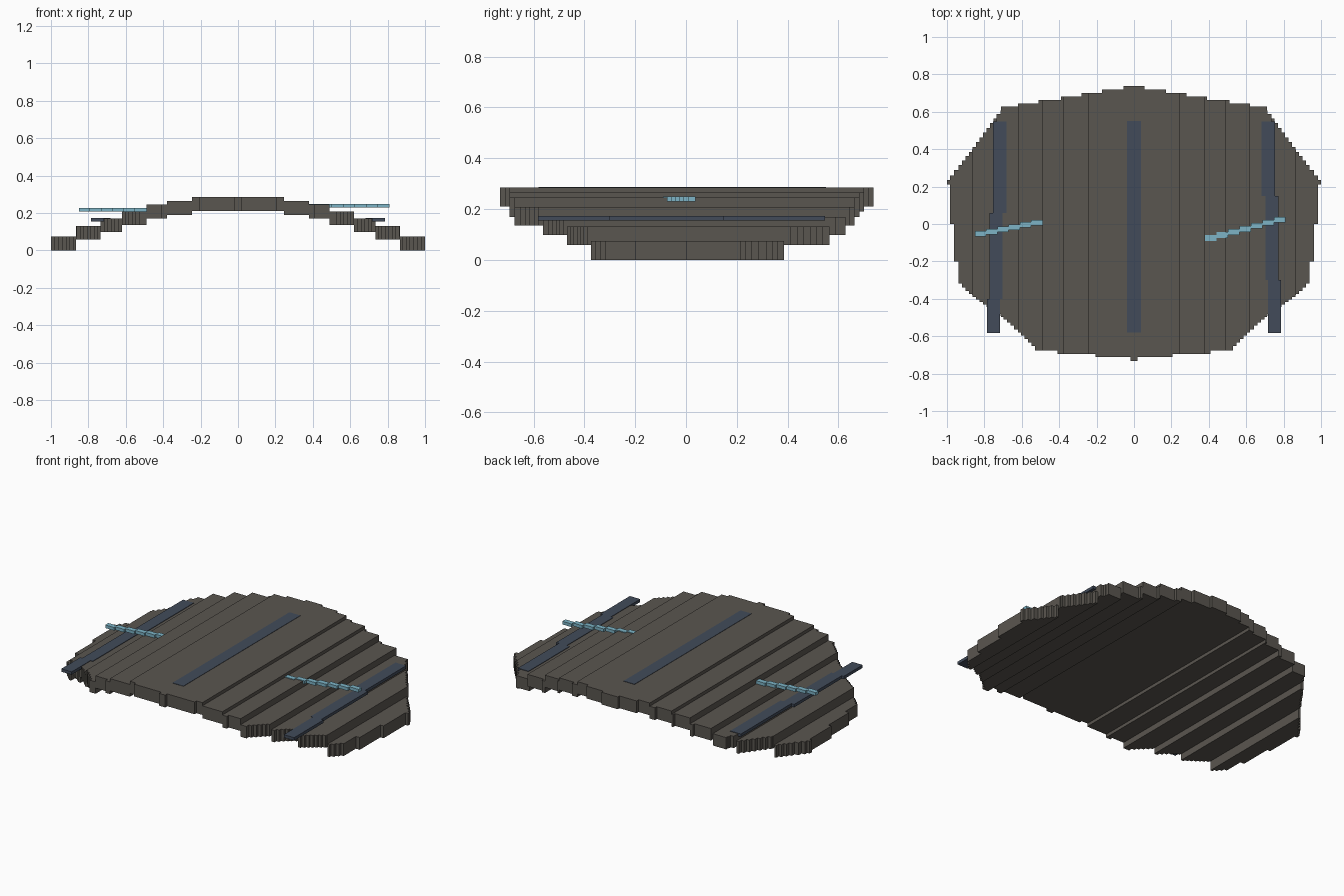
import bpy, bmesh

if "Cube" in bpy.data.objects:
    bpy.data.objects.remove(bpy.data.objects["Cube"])


def material(name, rgb):
    m = bpy.data.materials.new(name)
    m.diffuse_color = (*rgb, 1)
    m.use_nodes = True
    m.node_tree.nodes["Principled BSDF"].inputs["Base Color"].default_value = m.diffuse_color
    return m


SHELL = material("warm grey", (0.102, 0.093, 0.080))
NAVY = material("slate blue", (0.054, 0.071, 0.102))
TEAL = material("pale teal", (0.205, 0.456, 0.565))


def finish(bm, name, mat):
    bmesh.ops.recalc_face_normals(bm, faces=bm.faces)
    mesh = bpy.data.meshes.new(name)
    bm.to_mesh(mesh)
    bm.free()
    mesh.materials.append(mat)
    bpy.context.collection.objects.link(bpy.data.objects.new(name, mesh))


def prism(name, outline, z0, z1, mat):
    """Flat outline extruded straight up."""
    bm = bmesh.new()
    face = bm.faces.new([bm.verts.new((x, y, z0)) for x, y in outline])
    top = bmesh.ops.extrude_face_region(bm, geom=[face], use_keep_orig=True)["geom"]
    for v in top:
        if isinstance(v, bmesh.types.BMVert):
            v.co.z = z1
    finish(bm, name, mat)


def stepped_outline(columns):
    """Columns (x0, x1, y_low, y_high) to one closed staircase outline."""
    low, high = [], []
    for x0, x1, a, b in columns:
        for path, y in ((low, a), (high, b)):
            if path and abs(path[-1][1] - y) < 1e-6:
                path[-1] = (x1, y)
            else:
                path += [(x0, y), (x1, y)]
    return low + high[::-1]


# Plan outline of the shell: stepped edge, then sloping corners (half widths)
BACK_STEPS = [(0.055, 0.737), (0.17, 0.72), (0.28, 0.70), (0.39, 0.682),
              (0.51, 0.663), (0.62, 0.645), (0.71, 0.627)]
BACK_SLOPE = [(0.71, 0.61), (0.885, 0.37), (1.0, 0.225)]
FRONT_STEPS = [(0.02, -0.732), (0.205, -0.712), (0.41, -0.694), (0.53, -0.675)]
FRONT_SLOPE = [(0.53, -0.66), (0.68, -0.515), (0.88, -0.37), (0.945, -0.30)]
SIDE_STEPS = [(0.963, -0.20), (0.984, 0.0), (1.0, 0.212)]


def edge_y(x, *tables):
    x = abs(x)
    for kind, table in tables:
        if x > table[-1][0]:
            continue
        if kind == "step":
            return next(y for end, y in table if x <= end)
        for (xa, ya), (xb, yb) in zip(table, table[1:]):
            if x <= xb:
                return ya + (yb - ya) * (x - xa) / (xb - xa)


def strip(name, x0, x1, z0, z1):
    cuts = [e for e, _ in BACK_STEPS + FRONT_STEPS + SIDE_STEPS]
    cuts += [0.53 + 0.0185 * i for i in range(1, 23)]
    cuts = [c for c in cuts + [-c for c in cuts] if x0 + 0.003 < c < x1 - 0.003]
    xs = sorted(set([x0, x1] + cuts))
    columns = []
    for a, b in zip(xs, xs[1:]):
        mid = (a + b) / 2
        columns.append((a, b,
                        edge_y(mid, ("step", FRONT_STEPS), ("slope", FRONT_SLOPE),
                               ("step", SIDE_STEPS)),
                        edge_y(mid, ("step", BACK_STEPS), ("slope", BACK_SLOPE))))
    prism(name, stepped_outline(columns), z0, z1, SHELL)


# Arched shell: a crown strip and six lower strips on each side
strip("shell_crown", -0.245, 0.245, 0.21, 0.285)
STRIPS = [(0.245, 0.38, 0.19, 0.265), (0.38, 0.49, 0.17, 0.245),
          (0.49, 0.62, 0.135, 0.208), (0.62, 0.735, 0.098, 0.17),
          (0.735, 0.867, 0.058, 0.132), (0.867, 1.0, 0.0, 0.075)]
for i, (xa, xb, za, zb) in enumerate(STRIPS):
    strip(f"shell_strip_right_{i + 1}", xa, xb, za, zb)
    strip(f"shell_strip_left_{i + 1}", -xb, -xa, za, zb)

# Centre stripe, inlaid in the crown
prism("centre_stripe", [(-0.037, -0.58), (0.037, -0.58), (0.037, 0.55), (-0.037, 0.55)],
      0.278, 0.287, NAVY)

# Side rails that step outwards towards the front
for side, name, y1, y2 in ((-1, "left_rail", -0.30, 0.06), (1, "right_rail", -0.30, 0.15)):
    outer, inner = (0.787, 0.773, 0.754), (0.717, 0.702, 0.682)
    ys = [-0.582, -0.40 if side < 0 else y1, y2, 0.547]
    pts_out, pts_in = [], []
    for k in range(3):
        pts_out += [(side * outer[k], ys[k]), (side * outer[k], ys[k + 1])]
        pts_in += [(side * inner[k], ys[k]), (side * inner[k], ys[k + 1])]
    prism(name, pts_out + pts_in[::-1], 0.155, 0.173, NAVY)


# Slanted cross bars made of small steps
def cross_bar(name, x0, x1, y0, y1, z0, z1, count, depth=0.03):
    w = (x1 - x0) / count
    rise = (y1 - depth - y0) / (count - 1)
    columns = [(x0 + i * w, x0 + (i + 1) * w, y0 + i * rise, y0 + i * rise + depth)
               for i in range(count)]
    prism(name, stepped_outline(columns), z0, z1, TEAL)


cross_bar("left_cross_bar", -0.85, -0.49, -0.068, 0.022, 0.209, 0.228, 6)
cross_bar("right_cross_bar", 0.38, 0.81, -0.09, 0.037, 0.230, 0.249, 7)
